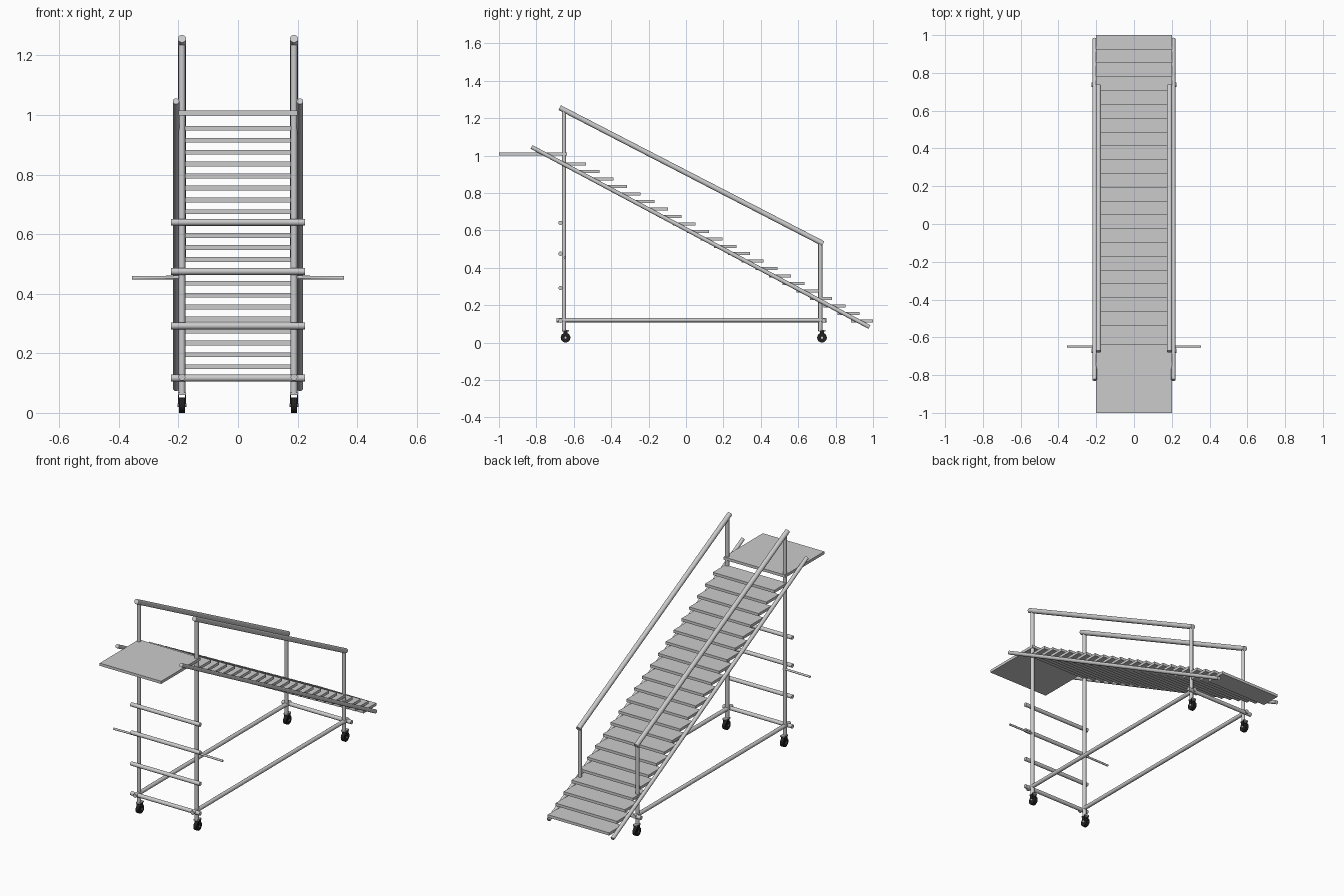
import bpy
from math import radians
from mathutils import Vector

if "Cube" in bpy.data.objects:
    bpy.data.objects.remove(bpy.data.objects["Cube"])

black = bpy.data.materials.new("black_rubber")
black.diffuse_color = (0.015, 0.015, 0.015, 1)
black.use_nodes = True
black.node_tree.nodes["Principled BSDF"].inputs["Base Color"].default_value = black.diffuse_color


def box(name, loc, size):
    bpy.ops.mesh.primitive_cube_add(size=1, location=loc)
    ob = bpy.context.object
    ob.name = name
    ob.scale = size
    bpy.ops.object.transform_apply(location=False, rotation=False, scale=True)
    return ob


def tube(name, a, b, r, sides=16):
    a, b = Vector(a), Vector(b)
    d = b - a
    bpy.ops.mesh.primitive_cylinder_add(vertices=sides, radius=r, depth=d.length,
                                        location=(a + b) / 2)
    ob = bpy.context.object
    ob.name = name
    ob.rotation_euler = d.to_track_quat('Z', 'Y').to_euler()
    bpy.ops.object.shade_smooth_by_angle(angle=radians(35))
    return ob


FRONT, BACK, X = -0.652, 0.718, 0.188

# Top platform
box("platform", (0, -0.818, 1.007), (0.40, 0.364, 0.016))

# Stair treads
for i in range(22):
    box("tread", (0, 0.941 - i * 0.0731, 0.115 + i * 0.04), (0.40, 0.118, 0.016))

for s in (-1, 1):
    x = s * X
    # Sloping stringer, handrail and base rail
    tube("stringer", (s * 0.208, -0.826, 1.046), (s * 0.208, 0.981, 0.083), 0.011)
    tube("handrail", (x, -0.675, 1.256), (x, 0.733, 0.529), 0.014)
    tube("base_rail", (x, -0.693, 0.12), (x, 0.752, 0.12), 0.0115)
    # Uprights
    tube("tall_post", (x, FRONT, 0.062), (x, FRONT, 1.245), 0.011)
    tube("short_post", (x, BACK, 0.062), (x, BACK, 0.535), 0.011)
    # Side push handle
    tube("push_handle", (s * 0.18, -0.648, 0.455), (s * 0.355, -0.648, 0.453), 0.006, 12)
    # Casters
    for y in (FRONT + 0.008, BACK + 0.009):
        box("caster_plate", (x, y, 0.064), (0.026, 0.036, 0.008))
        for k in (-1, 1):
            fork = box("caster_fork", (x + k * 0.012, y, 0.046), (0.003, 0.022, 0.036))
            fork.data.materials.append(black)
        wheel = tube("caster_wheel", (x - 0.01, y, 0.026), (x + 0.01, y, 0.026), 0.026, 20)
        wheel.data.materials.append(black)
        tube("caster_axle", (x - 0.015, y, 0.026), (x + 0.015, y, 0.026), 0.006, 10)

# Cross bars: four at the tall end, one at the low end
for z in (0.117, 0.292, 0.475, 0.64):
    tube("front_crossbar", (-0.225, -0.671, z), (0.225, -0.671, z), 0.0115)
tube("back_crossbar", (-0.225, 0.737, 0.117), (0.225, 0.737, 0.117), 0.0115)
